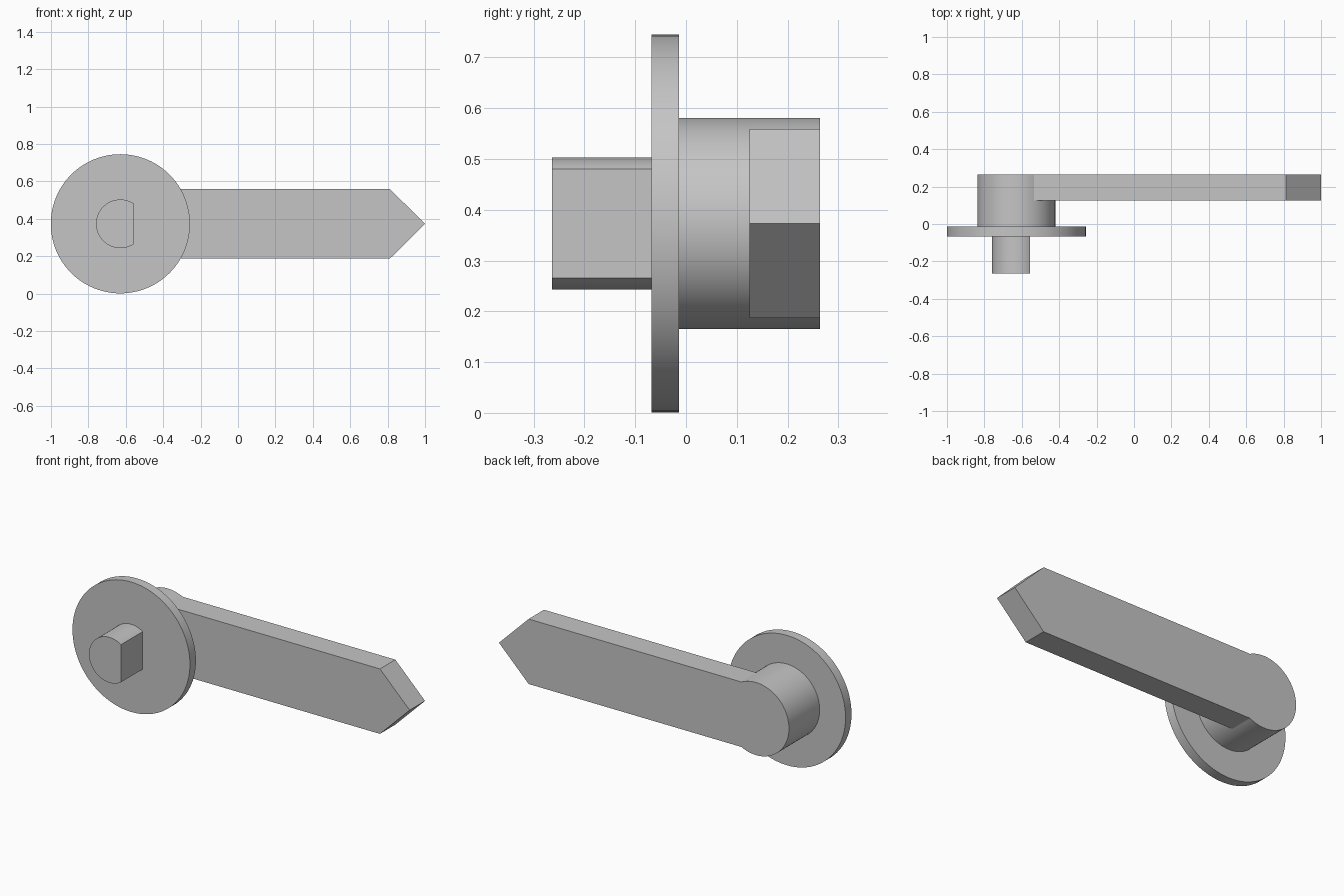
import bpy, bmesh
from math import asin, cos, sin, sqrt, pi, radians

cube = bpy.data.objects.get("Cube")
if cube:
    bpy.data.objects.remove(cube)

grey = bpy.data.materials.new("plain grey")
grey.use_nodes = True
colour = (0.56, 0.56, 0.56, 1)
grey.diffuse_color = colour
grey.node_tree.nodes["Principled BSDF"].inputs["Base Color"].default_value = colour

CX, CZ = -0.629, 0.373  # turning axis, running along y


def arc(radius, start=0.0, end=2 * pi, steps=96, closed=False):
    """Points on a circle about the axis, in the xz plane."""
    count = steps if closed else steps + 1
    angles = [start + (end - start) * i / steps for i in range(count)]
    return [(CX + radius * cos(a), CZ + radius * sin(a)) for a in angles]


def prism(name, outline, y0, y1, front=True, back=True):
    """Extrude an xz outline from y0 to y1, with optional end caps."""
    bm = bmesh.new()
    near = [bm.verts.new((x, y0, z)) for x, z in outline]
    far = [bm.verts.new((x, y1, z)) for x, z in outline]
    n = len(outline)
    for i in range(n):
        j = (i + 1) % n
        bm.faces.new((near[j], near[i], far[i], far[j]))
    if front:
        bm.faces.new(near)
    if back:
        bm.faces.new(far[::-1])
    mesh = bpy.data.meshes.new(name)
    bm.to_mesh(mesh)
    bm.free()
    mesh.materials.append(grey)
    obj = bpy.data.objects.new(name, mesh)
    bpy.context.collection.objects.link(obj)
    bpy.ops.object.select_all(action="DESELECT")
    obj.select_set(True)
    bpy.context.view_layer.objects.active = obj
    bpy.ops.object.shade_smooth_by_angle(angle=radians(25))
    return obj


# Round flange plate
prism("flange", arc(0.372, closed=True), -0.068, -0.014)

# Drive shaft with one flat side; its back sits on the flange
shaft_r, flat_x = 0.13, -0.556
flat = asin(sqrt(shaft_r ** 2 - (flat_x - CX) ** 2) / shaft_r)
prism("drive_shaft", arc(shaft_r, flat, 2 * pi - flat), -0.264, -0.068, back=False)

# Hub between flange and arm, open where it meets them
hub_r, half_height = 0.208, 0.186
prism("hub", arc(hub_r, closed=True), -0.014, 0.125, front=False, back=False)

# Lever arm: rounded hub end, straight bar, pointed tip
join = asin(half_height / hub_r)
arm = arc(hub_r, join, 2 * pi - join)
arm += [(0.812, CZ - half_height), (1.0, CZ), (0.812, CZ + half_height)]
prism("lever_arm", arm, 0.125, 0.264)
